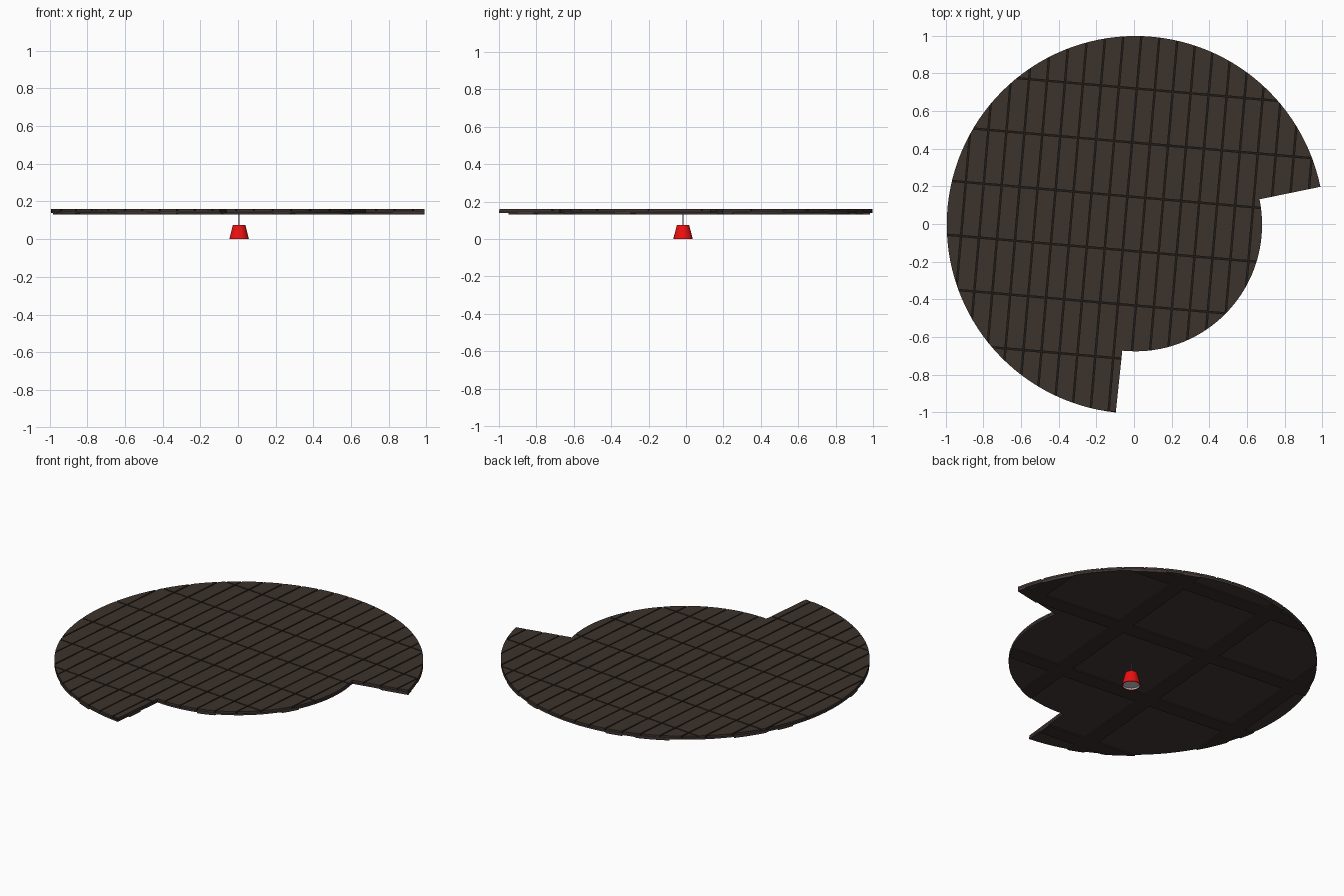
import bpy, bmesh, math
from mathutils import Matrix, Vector

if "Cube" in bpy.data.objects:
    bpy.data.objects.remove(bpy.data.objects["Cube"])

CX, CY = 0.008, -0.004          # floor disc centre
R_OUT, R_IN = 1.002, 0.672      # full radius, and radius inside the notch
A0, A1 = math.radians(11.6), math.radians(264)   # span of full radius
ROT = Matrix.Rotation(math.radians(-5), 4, 'Z')  # plank / beam direction


def material(name, rgb):
    m = bpy.data.materials.new(name)
    m.diffuse_color = (*rgb, 1)
    m.use_nodes = True
    m.node_tree.nodes["Principled BSDF"].inputs["Base Color"].default_value = m.diffuse_color
    return m


WOOD = material("plank_wood", (0.045, 0.033, 0.025))
DARK = material("gap_dark", (0.014, 0.011, 0.009))
PLASTER = material("ceiling_plaster", (0.055, 0.038, 0.037))
BEAM = material("beam_wood", (0.042, 0.027, 0.027))
RED = material("lamp_red", (0.85, 0.005, 0.005))
WHITE = material("lamp_white", (0.8, 0.8, 0.78))
CORD = material("cord_grey", (0.15, 0.15, 0.17))


def make(name, bm, *mats):
    bmesh.ops.recalc_face_normals(bm, faces=bm.faces)
    me = bpy.data.meshes.new(name)
    bm.to_mesh(me)
    bm.free()
    for m in mats:
        me.materials.append(m)
    ob = bpy.data.objects.new(name, me)
    bpy.context.collection.objects.link(ob)
    return ob


def arc(r, a, b, n):
    return [(CX + r * math.cos(a + (b - a) * i / n),
             CY + r * math.sin(a + (b - a) * i / n)) for i in range(n + 1)]


def notched_disc(name, z0, z1, mat):
    pts = arc(R_OUT, A0, A1, 90) + arc(R_IN, A1, A0 + 2 * math.pi, 38)
    bm = bmesh.new()
    face = bm.faces.new([bm.verts.new((x, y, z0)) for x, y in pts])
    ext = bmesh.ops.extrude_face_region(bm, geom=[face])
    up = [v for v in ext["geom"] if isinstance(v, bmesh.types.BMVert)]
    bmesh.ops.translate(bm, verts=up, vec=(0, 0, z1 - z0))
    return make(name, bm, mat)


def box(bm, x, y, z, sx, sy, sz):
    m = ROT @ Matrix.Translation((x, y, z)) @ Matrix.Diagonal((sx, sy, sz, 1))
    bmesh.ops.create_cube(bm, size=1, matrix=m)


def trim(ob, cutter):
    mod = ob.modifiers.new("trim", 'BOOLEAN')
    mod.operation = 'INTERSECT'
    mod.object = cutter
    mod.solver = 'EXACT'
    mod.use_self = True


# outline used to trim planks and beams
outline = notched_disc("outline_cutter", 0.0, 0.3, WOOD)
outline.hide_render = True
outline.hide_viewport = False
outline.display_type = 'WIRE'

# floor planks with narrow gaps
ROW, PLANK, GAP = 0.287, 0.0957, 0.007
bm = bmesh.new()
for j in range(-4, 5):
    for i in range(-12, 13):
        box(bm, i * PLANK, j * ROW, 0.155, PLANK - GAP, ROW - GAP, 0.010)
trim(make("floor_planks", bm, WOOD), outline)

# dark layer seen in the gaps, and the ceiling slab below it
notched_disc("subfloor", 0.146, 0.152, DARK)
notched_disc("ceiling_slab", 0.138, 0.146, PLASTER)

# crossed ceiling beams
bm = bmesh.new()
for k in (-1.5, -0.5, 0.5, 1.5):
    box(bm, k * 2 * ROW, 0, 0.1355, 0.09, 2.4, 0.007)
    box(bm, 0, k * 2 * ROW, 0.1355, 2.4, 0.09, 0.007)
trim(make("ceiling_beams", bm, BEAM), outline)

# hanging lamp: shade with white inside
LX, LY = 0.006, -0.016


def lathe(name, profile, n, *mats):
    bm = bmesh.new()
    vs = [bm.verts.new((LX + r, LY, z)) for r, z in profile]
    es = [bm.edges.new(p) for p in zip(vs, vs[1:])]
    bmesh.ops.spin(bm, geom=vs + es, cent=(LX, LY, 0), axis=(0, 0, 1),
                   angle=2 * math.pi, steps=n)
    bmesh.ops.remove_doubles(bm, verts=bm.verts, dist=1e-5)
    ob = make(name, bm, *mats)
    for p in ob.data.polygons:
        p.use_smooth = True
    bpy.context.view_layer.objects.active = ob
    ob.select_set(True)
    bpy.ops.object.shade_smooth_by_angle(angle=math.radians(30))
    ob.select_set(False)
    return ob


lathe("lamp_shade", [(0, 0.075), (0.033, 0.075), (0.052, 0), (0.047, 0),
                     (0.029, 0.071), (0, 0.071)], 24, RED)
lathe("lamp_diffuser", [(0, 0.012), (0.0445, 0.012), (0.0475, 0.001),
                        (0.046, 0.001), (0.043, 0.008), (0, 0.008)], 24, WHITE)
lathe("lamp_cord", [(0, 0.14), (0.003, 0.14), (0.003, 0.074), (0, 0.074)], 8, CORD)
